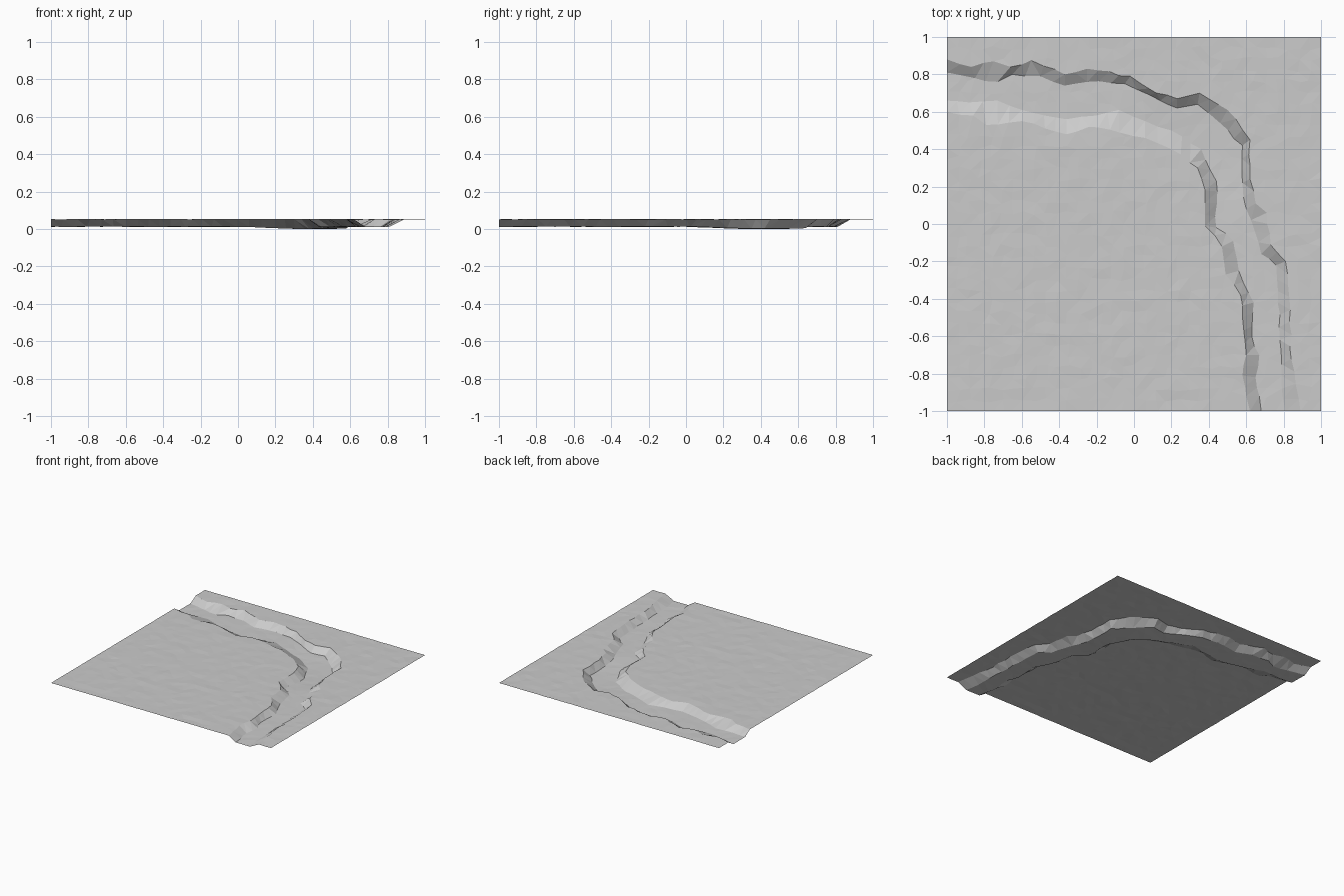
import bpy
import random
from mathutils import Vector, noise
from mathutils.geometry import delaunay_2d_cdt

random.seed(4)

# Remove the default cube
cube = bpy.data.objects.get("Cube")
if cube:
    bpy.data.objects.remove(cube)

GROUND, FLOOR, CELLS = 0.054, 0.015, 34

# Bank lines, from the left edge round the bend to the front edge
inner_top = [(-1, .6), (-.86, .58), (-.79, .53), (-.6, .55), (-.36, .48), (-.24, .52), (-.08, .49),
             (.06, .46), (.2, .4), (.34, .3), (.38, .18), (.38, -.01), (.47, -.12), (.49, -.27),
             (.57, -.38), (.58, -.5), (.6, -.7), (.58, -.81), (.6, -.92), (.62, -1)]
inner_foot = [(-1, .66), (-.88, .65), (-.73, .66), (-.6, .61), (-.36, .56), (-.2, .58), (-.08, .61),
              (.06, .55), (.2, .5), (.36, .4), (.44, .23), (.44, -.02), (.53, -.09), (.56, -.25),
              (.64, -.42), (.63, -.6), (.67, -.7), (.65, -.82), (.67, -.92), (.68, -1)]
outer_foot = [(-1, .81), (-.85, .78), (-.73, .76), (-.65, .8), (-.5, .79), (-.37, .74), (-.25, .76),
              (-.05, .75), (.14, .66), (.23, .62), (.34, .64), (.46, .54), (.58, .42), (.58, .22),
              (.6, .08), (.68, -.16), (.76, -.22), (.77, -.36), (.78, -.62), (.79, -.88), (.81, -1)]
outer_top = [(-1, .88), (-.87, .84), (-.75, .87), (-.66, .84), (-.55, .875), (-.37, .8), (-.25, .83),
             (-.02, .79), (.12, .7), (.23, .67), (.35, .7), (.5, .61), (.62, .45), (.62, .24),
             (.65, .11), (.71, .06), (.73, -.11), (.81, -.2), (.83, -.39), (.84, -.72), (.89, -1)]


def refine(line):
    """Add jittered points between the points of a bank line."""
    pts = [Vector(p) for p in line]
    result = [pts[0]]
    for a, b in zip(pts, pts[1:]):
        steps = max(1, round((b - a).length / 0.065))
        for i in range(1, steps):
            shake = Vector((random.uniform(-1, 1), random.uniform(-1, 1))) * 0.007
            result.append(a.lerp(b, i / steps) + shake)
        result.append(b)
    return result


def inside(p, polygon):
    """Even-odd test of a point in a polygon."""
    hit = False
    for a, b in zip(polygon, polygon[1:] + polygon[:1]):
        if (a.y > p.y) != (b.y > p.y):
            if p.x < a.x + (p.y - a.y) / (b.y - a.y) * (b.x - a.x):
                hit = not hit
    return hit


def ground_height(p):
    return GROUND + 0.003 * noise.noise(Vector((p.x * 11, p.y * 11, 0)))


def floor_height(p):
    # The bed is scoured deeper at the bend
    d = (p - Vector((.42, .42))).length
    return FLOOR - 0.012 * max(0, 1 - (d / 0.4) ** 2) + random.uniform(-1, 1) * 0.001


lines = [refine(l) for l in (inner_top, inner_foot, outer_foot, outer_top)]
channel = lines[0] + lines[3][::-1]
bed = lines[1] + lines[2][::-1]

# Bank line points and the edges that hold them
points, heights, edges = [], [], []
for k, line in enumerate(lines):
    height = floor_height if k in (1, 2) else ground_height
    start = len(points)
    points += line
    heights += [height(p) for p in line]
    edges += [(i, i + 1) for i in range(start, len(points) - 1)]
bank_points = list(points)

# Loose grid of points over the ground and the bed
for i in range(CELLS + 1):
    for j in range(CELLS + 1):
        p = Vector((i, j)) * (2 / CELLS) - Vector((1, 1))
        if 0 < i < CELLS:
            p.x += random.uniform(-1, 1) * 0.013
        if 0 < j < CELLS:
            p.y += random.uniform(-1, 1) * 0.013
        in_bed = inside(p, bed)
        if inside(p, channel) and not in_bed:
            continue
        if min((p - q).length for q in bank_points) < 0.035:
            continue
        points.append(p)
        heights.append(floor_height(p) if in_bed else ground_height(p))

# Triangulate into one open sheet
verts, _, faces, origins, _, _ = delaunay_2d_cdt(points, edges, [], 0, 1e-5)
coords = [(v.x, v.y, heights[o[0]] if o else FLOOR) for v, o in zip(verts, origins)]
lowest = min(c[2] for c in coords)
coords = [(x, y, z - lowest) for x, y, z in coords]

mesh = bpy.data.meshes.new("riverbed_ground")
mesh.from_pydata(coords, [], faces)
mesh.update()
ground = bpy.data.objects.new("riverbed_ground", mesh)
bpy.context.collection.objects.link(ground)

# Plain grey
grey = bpy.data.materials.new("light grey")
grey.use_nodes = True
colour = (0.6, 0.6, 0.6, 1)
grey.diffuse_color = colour
grey.node_tree.nodes["Principled BSDF"].inputs["Base Color"].default_value = colour
mesh.materials.append(grey)
